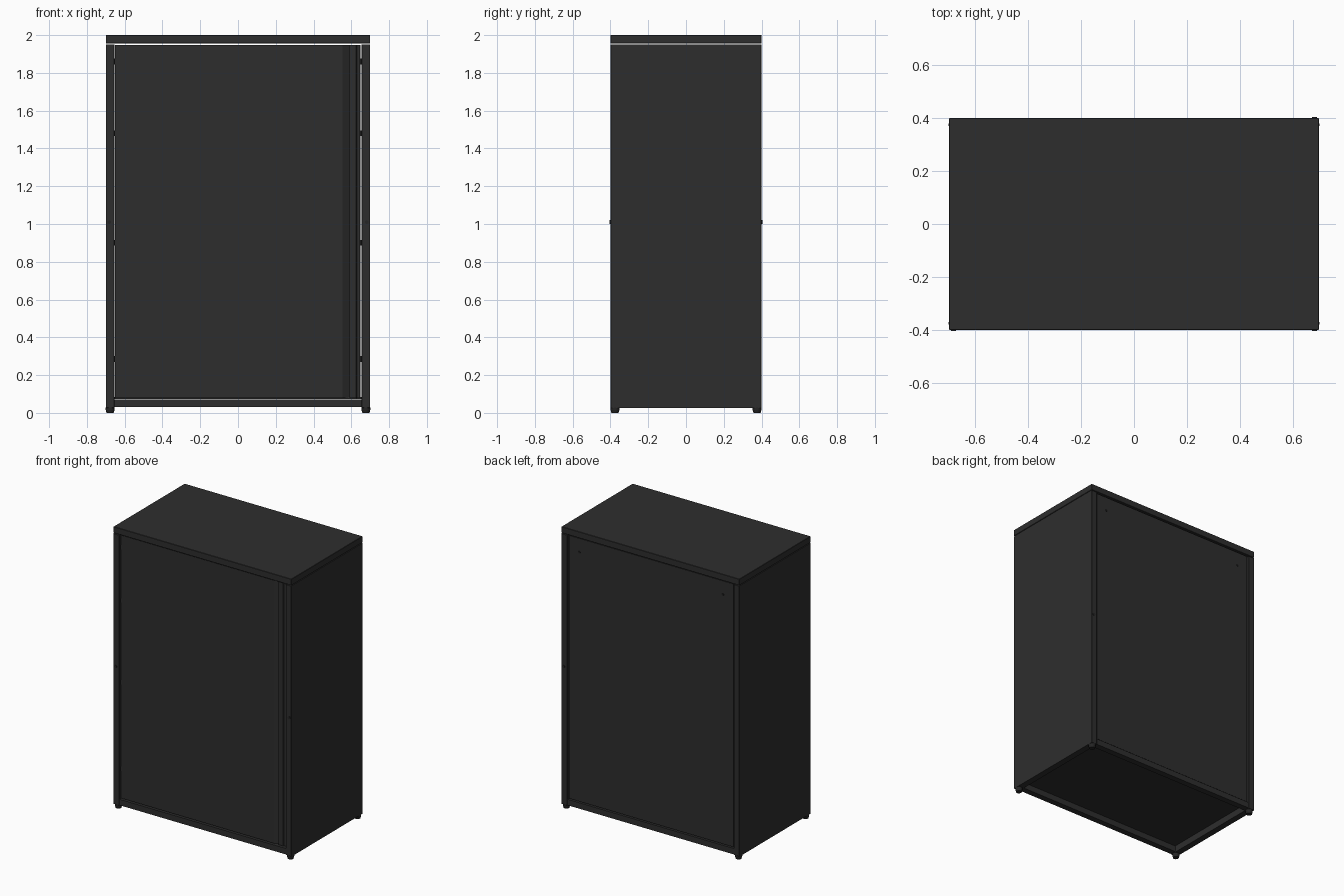
import bpy, bmesh, math
from mathutils import Matrix

if "Cube" in bpy.data.objects:
    bpy.data.objects.remove(bpy.data.objects["Cube"])

mat = bpy.data.materials.new("charcoal")
mat.diffuse_color = (0.027, 0.027, 0.027, 1)
mat.use_nodes = True
mat.node_tree.nodes["Principled BSDF"].inputs["Base Color"].default_value = mat.diffuse_color
dark = bpy.data.materials.new("black_plastic")
dark.diffuse_color = (0.018, 0.018, 0.018, 1)
dark.use_nodes = True
dark.node_tree.nodes["Principled BSDF"].inputs["Base Color"].default_value = dark.diffuse_color


def finish(name, bm, m=mat, bevel=0.0):
    bmesh.ops.recalc_face_normals(bm, faces=bm.faces)
    me = bpy.data.meshes.new(name)
    bm.to_mesh(me)
    bm.free()
    ob = bpy.data.objects.new(name, me)
    me.materials.append(m)
    bpy.context.collection.objects.link(ob)
    if bevel:
        b = ob.modifiers.new("bevel", 'BEVEL')
        b.width = bevel
    return ob


def box(name, x0, x1, y0, y1, z0, z1, m=mat, bevel=0.0):
    bm = bmesh.new()
    bmesh.ops.create_cube(bm, size=1)
    bmesh.ops.scale(bm, verts=bm.verts, vec=(x1 - x0, y1 - y0, z1 - z0))
    bmesh.ops.translate(bm, verts=bm.verts, vec=((x0 + x1) / 2, (y0 + y1) / 2, (z0 + z1) / 2))
    return finish(name, bm, m, bevel)


def disc(name, x, y, z, r1, r2, depth, m, facing_y=False):
    bm = bmesh.new()
    bmesh.ops.create_cone(bm, cap_ends=True, segments=20, radius1=r1, radius2=r2, depth=depth)
    if facing_y:
        bmesh.ops.rotate(bm, verts=bm.verts, matrix=Matrix.Rotation(math.pi / 2, 3, 'X'))
    bmesh.ops.translate(bm, verts=bm.verts, vec=(x, y, z))
    ob = finish(name, bm, m)
    for p in ob.data.polygons:
        p.use_smooth = len(p.vertices) == 4
    return ob


# Top slab
box("top_panel", -0.7, 0.7, -0.4, 0.4, 1.955, 2.0, bevel=0.002)

for s, side in ((-1, "left"), (1, "right")):
    # Side panel with front and back posts
    xs = sorted((s * 0.7, s * 0.688))
    box(side + "_side", *xs, -0.398, 0.398, 0.027, 1.951)
    xp = sorted((s * 0.7, s * 0.655))
    box(side + "_front_post", *xp, -0.4, -0.355, 0.027, 1.951, bevel=0.002)
    box(side + "_back_post", *xp, 0.355, 0.4, 0.027, 1.951, bevel=0.002)
    box(side + "_bottom_rail", *xp, -0.355, 0.355, 0.027, 0.075)
    # Feet: stem and rounded pad
    for t, end in ((-1, "front"), (1, "back")):
        disc(f"{side}_{end}_foot_pad", s * 0.677, t * 0.376, 0.009, 0.019, 0.024, 0.018, dark)
        disc(f"{side}_{end}_foot_collar", s * 0.677, t * 0.376, 0.022, 0.024, 0.024, 0.012, dark)
    # Lock studs on the front posts
    disc(side + "_front_stud", s * 0.682, -0.4, 1.01, 0.01, 0.01, 0.008, dark, True)
    # Hinge clips along the door opening
    for z in (0.285, 0.9, 1.48, 1.86):
        xc = sorted((s * 0.657, s * 0.648))
        box(side + "_clip", *xc, -0.385, -0.372, z - 0.015, z + 0.015, dark)
    # Screws on the back panel
    disc(side + "_back_screw", s * 0.565, 0.391, 1.85, 0.008, 0.008, 0.008, dark, True)
disc("back_stud", 0.682, 0.4, 1.01, 0.01, 0.01, 0.008, dark, True)

# Front and back bottom rails, recessed floor
box("front_bottom_rail", -0.655, 0.655, -0.398, -0.355, 0.03, 0.072)
box("back_bottom_rail", -0.655, 0.655, 0.355, 0.398, 0.03, 0.072)
box("floor_panel", -0.69, 0.69, -0.37, 0.37, 0.074, 0.085)
box("back_panel", -0.648, 0.648, 0.375, 0.391, 0.078, 1.948)

# Sliding door: flat sheet with a finger groove and edge lip on the right
outline = [(-0.65, -0.388), (0.553, -0.388), (0.59, -0.365), (0.59, -0.388),
           (0.625, -0.388), (0.63, -0.382), (0.647, -0.382), (0.647, -0.345),
           (-0.65, -0.345)]
bm = bmesh.new()
face = bm.faces.new([bm.verts.new((x, y, 0.078)) for x, y in outline])
ext = bmesh.ops.extrude_face_region(bm, geom=[face])
bmesh.ops.translate(bm, vec=(0, 0, 1.87),
                    verts=[v for v in ext["geom"] if isinstance(v, bmesh.types.BMVert)])
finish("sliding_door", bm)
